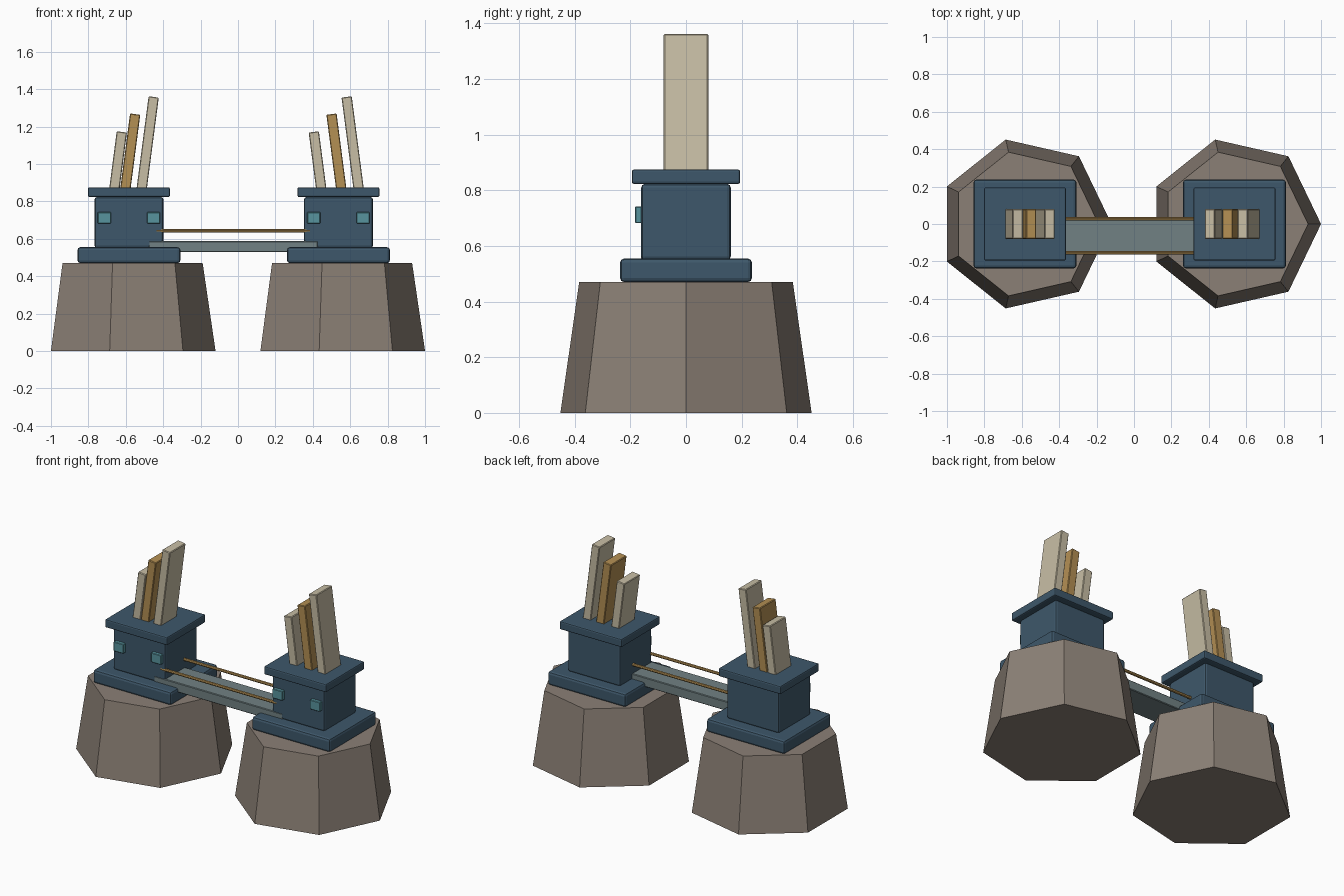
import bpy
import math

if "Cube" in bpy.data.objects:
    bpy.data.objects.remove(bpy.data.objects["Cube"], do_unlink=True)


def material(name, *srgb):
    color = [(c / 255) ** 2.2 for c in srgb] + [1]
    mat = bpy.data.materials.new(name)
    mat.use_nodes = True
    mat.diffuse_color = color
    mat.node_tree.nodes["Principled BSDF"].inputs["Base Color"].default_value = color
    return mat


ROCK = material("rock brown", 138, 127, 117)
BLUE = material("slate blue", 64, 88, 106)
TEAL = material("window teal", 88, 146, 156)
GREY = material("bridge grey", 112, 128, 130)
GOLD = material("dull gold", 178, 142, 84)
BONE = material("pale stone", 198, 188, 163)


def finish(name, mat, bevel=0, segments=2):
    obj = bpy.context.object
    obj.name = name
    obj.data.materials.append(mat)
    if bevel:
        mod = obj.modifiers.new("soft edges", "BEVEL")
        mod.width = bevel
        mod.segments = segments
    return obj


def box(name, mat, size, center, bevel=0, segments=2, tilt=0):
    bpy.ops.mesh.primitive_cube_add(size=1, location=center, rotation=(0, tilt, 0))
    bpy.context.object.scale = size
    bpy.ops.object.transform_apply(location=False, rotation=False, scale=True)
    return finish(name, mat, bevel, segments)


def slab(name, x, width, depth, z0, z1, bevel):
    box(name, BLUE, (width, depth, z1 - z0), (x, 0, (z0 + z1) / 2), bevel)


def shard(name, mat, x, top, tilt):
    # Leaning plate rooted inside the cap, x is its centre at cap height
    cap, root, width = 0.875, 0.845, 0.055
    high = top - width / 2 * abs(math.sin(tilt))
    mid = (root + high) / 2
    length = (high - root) / math.cos(tilt)
    box(name, mat, (width, 0.16, length),
        (x + (mid - cap) * math.tan(tilt), 0, mid), 0.004, 1, tilt)


def tower(side, x, lean):
    # Seven-sided rock with a corner towards +x
    bpy.ops.mesh.primitive_cone_add(vertices=7, radius1=0.463, radius2=0.394,
                                    depth=0.47, location=(x, 0, 0.235))
    rock = finish(side + "_rock", ROCK)
    corner = max(rock.data.vertices, key=lambda v: v.co.x).co
    rock.rotation_euler.z = -math.atan2(corner.y, corner.x)

    # Stepped building
    slab(side + "_footing", x, 0.55, 0.474, 0.47, 0.555, 0.015)
    slab(side + "_house", x, 0.368, 0.322, 0.55, 0.823, 0.013)
    slab(side + "_cap", x, 0.438, 0.39, 0.823, 0.875, 0.008)

    # Front windows
    for n, dx in enumerate((-0.132, 0.132)):
        box(f"{side}_window_{n + 1}", TEAL, (0.07, 0.03, 0.06),
            (x + dx, -0.168, 0.712), 0.003, 1)

    # Three leaning shards, growing towards +x
    shard(side + "_short_shard", BONE, x - 0.085 + lean * 0.008, 1.175, lean * 0.13)
    shard(side + "_middle_shard", GOLD, x - 0.002 - lean * 0.016, 1.27, lean * 0.13)
    shard(side + "_tall_shard", BONE, x + 0.088 - lean * 0.019, 1.362, lean * 0.13)


tower("right", -0.583, 1)
tower("left", 0.537, -1)

# Bridge deck and its two rails
MID_X, MID_Y = -0.025, -0.0625
box("bridge_deck", GREY, (0.904, 0.2, 0.06), (MID_X, MID_Y, 0.558), 0.004, 1)
for label, dy in (("front", -0.091), ("back", 0.091)):
    bpy.ops.mesh.primitive_cylinder_add(vertices=8, radius=0.0095, depth=0.82,
                                        location=(MID_X, MID_Y + dy, 0.643),
                                        rotation=(0, math.pi / 2, 0))
    finish(label + "_rail", GOLD)
